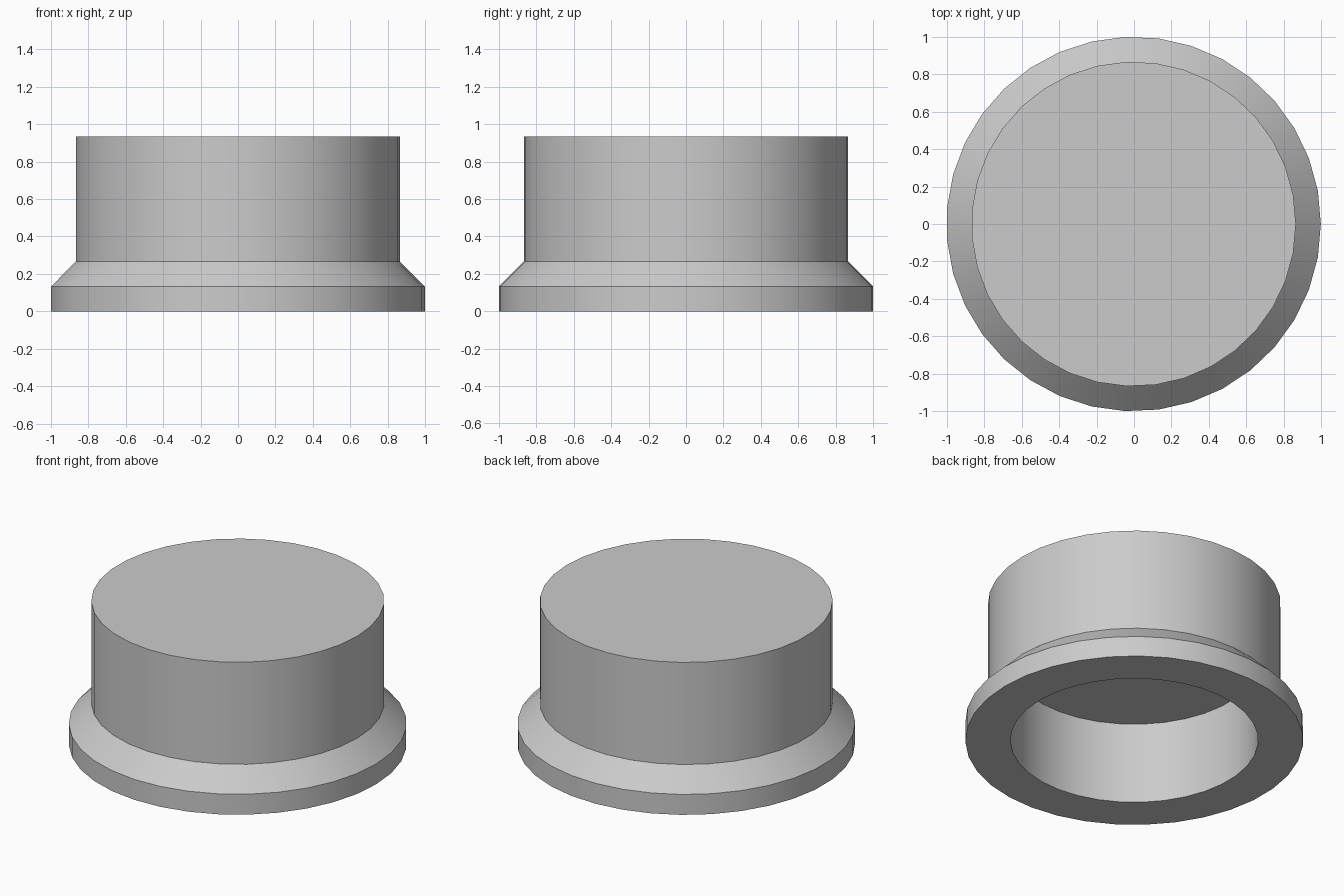
import bpy
import math

cube = bpy.data.objects.get("Cube")
if cube:
    bpy.data.objects.remove(cube, do_unlink=True)

SIDES = 35
UNIT = 2 / 15  # wall thickness, flange height and chamfer size

grey = bpy.data.materials.new("light grey")
grey.use_nodes = True
colour = (0.6, 0.6, 0.6, 1)
grey.diffuse_color = colour
grey.node_tree.nodes["Principled BSDF"].inputs["Base Color"].default_value = colour

# Profile as (radius, height) in units: cavity roof, rim, flange, chamfer, body, top
profile = [(5.5, 4), (5.5, 0), (7.5, 0), (7.5, 1), (6.5, 2), (6.5, 7)]


def lathe(name, points, material):
    """Revolve the profile round z and close both ends with a flat disc."""
    verts, faces = [], []
    for radius, height in points:
        for i in range(SIDES):
            a = math.tau * i / SIDES
            verts.append((radius * UNIT * math.cos(a) - 0.002,
                          radius * UNIT * math.sin(a), height * UNIT))
    for ring in range(len(points) - 1):
        low, high = ring * SIDES, (ring + 1) * SIDES
        for i in range(SIDES):
            j = (i + 1) % SIDES
            faces.append((low + i, low + j, high + j, high + i))
    last = (len(points) - 1) * SIDES
    faces.append(tuple(reversed(range(SIDES))))
    faces.append(tuple(range(last, last + SIDES)))
    mesh = bpy.data.meshes.new(name)
    mesh.from_pydata(verts, [], faces)
    mesh.materials.append(material)
    obj = bpy.data.objects.new(name, mesh)
    bpy.context.collection.objects.link(obj)
    return obj


cap = lathe("flanged_cap", profile, grey)

# Smooth round walls, crisp rims
bpy.ops.object.select_all(action="DESELECT")
cap.select_set(True)
bpy.context.view_layer.objects.active = cap
bpy.ops.object.shade_smooth_by_angle(angle=math.radians(30))
